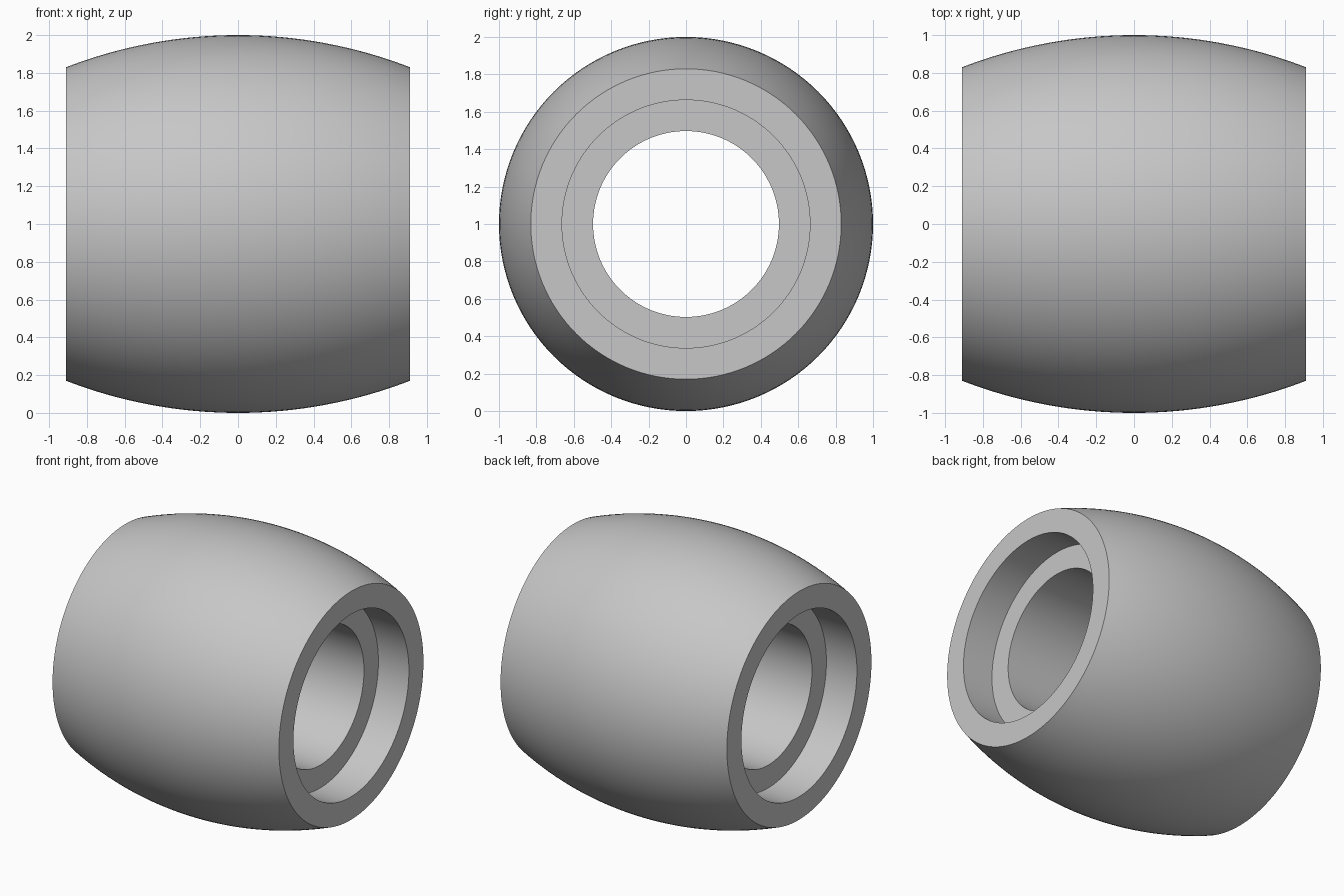
import bpy
import bmesh
import math

cube = bpy.data.objects.get("Cube")
if cube:
    bpy.data.objects.remove(cube, do_unlink=True)

HALF_LENGTH = 0.91
MID_RADIUS, END_RADIUS = 1.0, 0.83
RECESS_RADIUS, BORE_RADIUS, RECESS_DEPTH = 0.663, 0.497, 0.245
SEGMENTS, ARC_STEPS = 128, 32

# Plain grey finish
grey = bpy.data.materials.new("plain_grey")
grey.use_nodes = True
colour = (0.57, 0.57, 0.57, 1.0)
grey.diffuse_color = colour
grey.node_tree.nodes["Principled BSDF"].inputs["Base Color"].default_value = colour

# Crowned outer profile: a circular arc through the middle and end radii
sagitta = MID_RADIUS - END_RADIUS
arc_radius = (HALF_LENGTH ** 2 + sagitta ** 2) / (2 * sagitta)
half_angle = math.asin(HALF_LENGTH / arc_radius)
profile = []
for i in range(ARC_STEPS + 1):
    a = half_angle * (2 * i / ARC_STEPS - 1)
    profile.append((arc_radius * math.sin(a),
                    MID_RADIUS - arc_radius * (1 - math.cos(a))))

# Stepped bore, with the same recess at both ends
floor = HALF_LENGTH - RECESS_DEPTH
step = [(HALF_LENGTH, RECESS_RADIUS), (floor, RECESS_RADIUS), (floor, BORE_RADIUS)]
profile += step + [(-x, r) for x, r in reversed(step)]

# Revolve the closed profile around the x axis
bm = bmesh.new()
verts = [bm.verts.new((x, 0, r)) for x, r in profile]
edges = [bm.edges.new((v, verts[(i + 1) % len(verts)])) for i, v in enumerate(verts)]
bmesh.ops.spin(bm, geom=verts + edges, cent=(0, 0, 0), axis=(1, 0, 0),
               angle=math.tau, steps=SEGMENTS, use_merge=True)
bmesh.ops.remove_doubles(bm, verts=bm.verts, dist=0.0001)
bmesh.ops.recalc_face_normals(bm, faces=bm.faces)
mesh = bpy.data.meshes.new("crowned_bushing")
bm.to_mesh(mesh)
bm.free()
mesh.materials.append(grey)

bushing = bpy.data.objects.new("crowned_bushing", mesh)
bushing.location.z = MID_RADIUS
bpy.context.collection.objects.link(bushing)
bpy.ops.object.select_all(action="DESELECT")
bushing.select_set(True)
bpy.context.view_layer.objects.active = bushing
bpy.ops.object.shade_smooth_by_angle(angle=math.radians(30))
